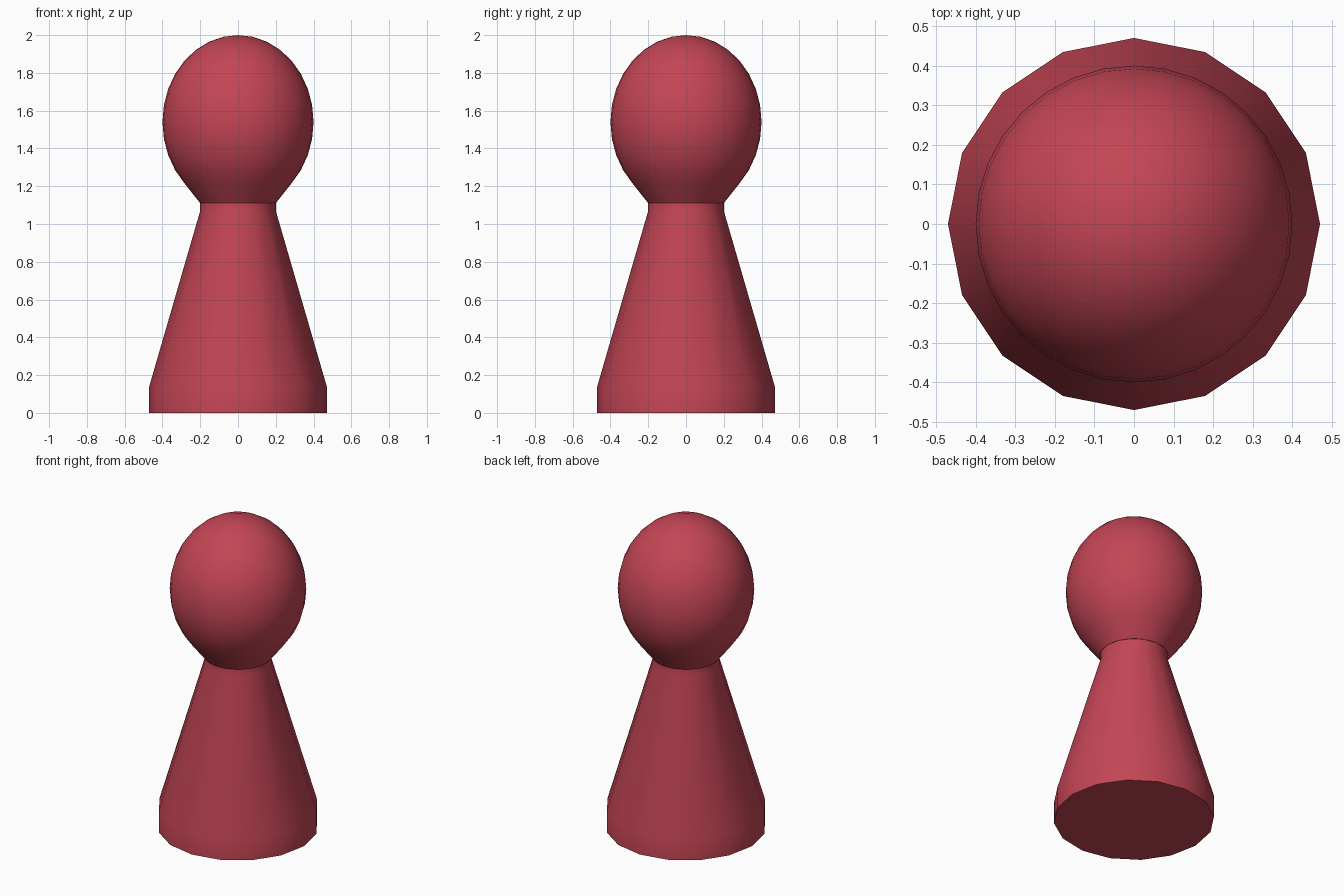
import bpy, bmesh, math

if "Cube" in bpy.data.objects:
    bpy.data.objects.remove(bpy.data.objects["Cube"])


def lathe(name, profile, sides, mat):
    """Revolve (radius, z) points around the z axis, capping open ends."""
    bm = bmesh.new()
    rings = []
    for r, z in profile:
        if r < 1e-5:
            rings.append([bm.verts.new((0, 0, z))])
        else:
            rings.append([bm.verts.new((r * math.cos(2 * math.pi * i / sides),
                                        r * math.sin(2 * math.pi * i / sides), z))
                          for i in range(sides)])
    for a, b in zip(rings, rings[1:]):
        for i in range(sides):
            j = (i + 1) % sides
            if len(b) == 1:
                bm.faces.new((a[i], a[j], b[0]))
            else:
                bm.faces.new((a[i], a[j], b[j], b[i]))
    for ring in (rings[0], rings[-1]):
        if len(ring) > 1:
            bm.faces.new(ring)
    bmesh.ops.recalc_face_normals(bm, faces=bm.faces)
    mesh = bpy.data.meshes.new(name)
    bm.to_mesh(mesh)
    bm.free()
    mesh.materials.append(mat)
    obj = bpy.data.objects.new(name, mesh)
    bpy.context.collection.objects.link(obj)
    bpy.ops.object.select_all(action='DESELECT')
    obj.select_set(True)
    bpy.context.view_layer.objects.active = obj
    bpy.ops.object.shade_smooth_by_angle(angle=math.radians(35))
    return obj


red = bpy.data.materials.new("red")
red.diffuse_color = (0.55, 0.06, 0.09, 1)
red.use_nodes = True
red.node_tree.nodes["Principled BSDF"].inputs["Base Color"].default_value = red.diffuse_color

# Tapered body with a straight foot and a short straight neck
lathe("body", [(0.47, 0), (0.47, 0.14), (0.2, 1.07), (0.2, 1.11)], 16, red)

# Egg-shaped head, cut off straight where it meets the neck
head = [(0.2, 1.11)]
for k in range(12, -1, -1):
    a = math.radians(11.25 * k)
    head.append((0.4 * math.sin(a), 1.54 + 0.46 * math.cos(a)))
lathe("head", head, 32, red)
